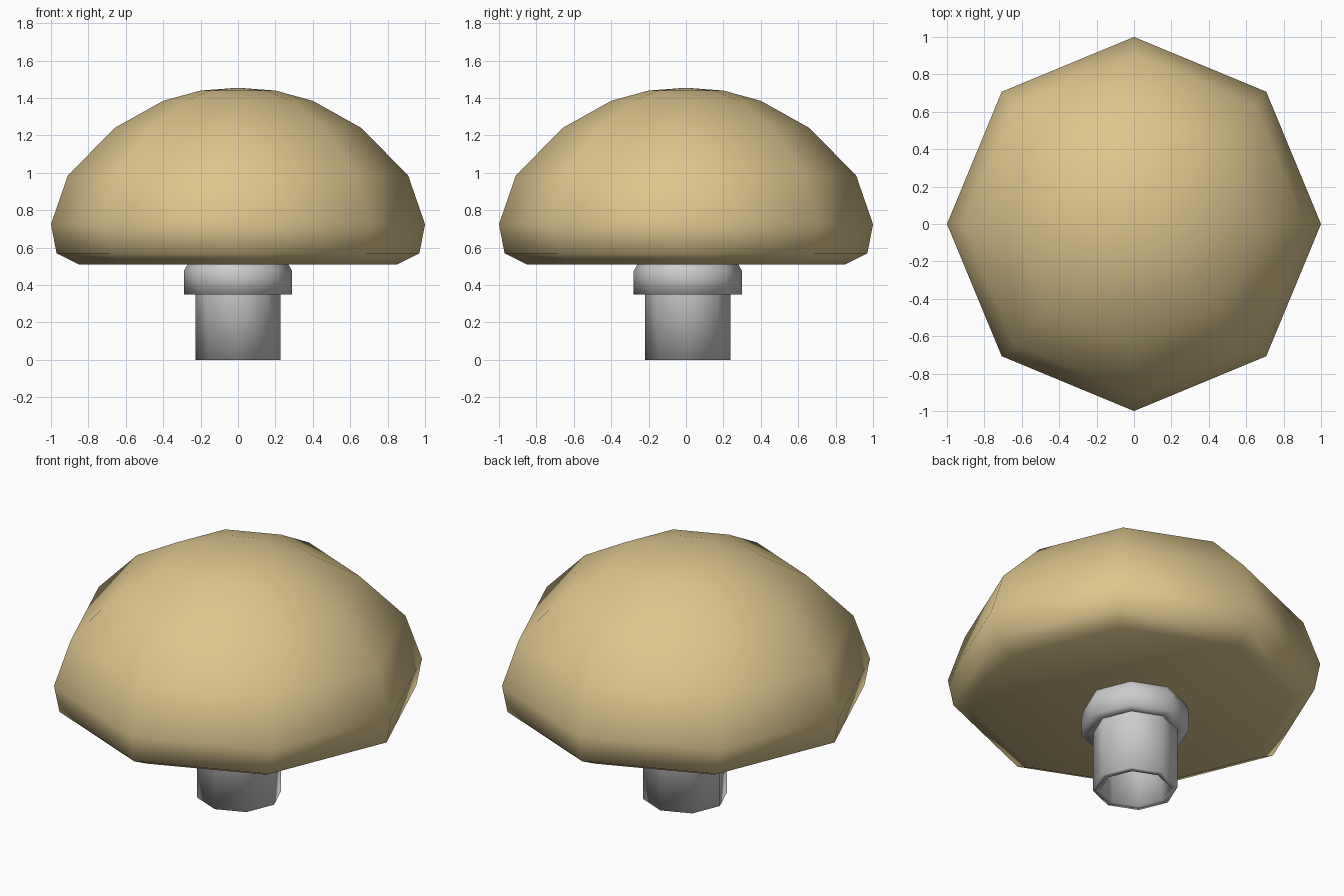
import bpy, bmesh
from math import cos, sin, pi

if "Cube" in bpy.data.objects:
    bpy.data.objects.remove(bpy.data.objects["Cube"])

SIDES = 8

def lathe(name, profile, y=0.0, color=None):
    """Spin an (r, z) profile around z with eight sides; r = 0 makes a pole."""
    bm = bmesh.new()
    rings = []
    for r, z in profile:
        n = SIDES if r > 0 else 1
        rings.append([bm.verts.new((r * cos(2 * pi * i / SIDES),
                                    r * sin(2 * pi * i / SIDES) + y, z)) for i in range(n)])
    for a, b in zip(rings, rings[1:]):
        for i in range(SIDES):
            j = (i + 1) % SIDES
            quad = [a[i % len(a)], a[j % len(a)], b[j % len(b)], b[i % len(b)]]
            bm.faces.new(list(dict.fromkeys(quad)))
    for f in bm.faces:
        f.smooth = True
    bmesh.ops.recalc_face_normals(bm, faces=bm.faces)
    me = bpy.data.meshes.new(name)
    bm.to_mesh(me)
    bm.free()
    ob = bpy.data.objects.new(name, me)
    bpy.context.collection.objects.link(ob)
    if color:
        mat = bpy.data.materials.new(name + "_paint")
        mat.diffuse_color = color
        mat.use_nodes = True
        mat.node_tree.nodes["Principled BSDF"].inputs["Base Color"].default_value = mat.diffuse_color
        me.materials.append(mat)
    return ob

# Domed cap with a flat underside
lathe("cap", [(0, 1.455), (0.2, 1.44), (0.4, 1.385), (0.66, 1.24), (0.91, 0.985),
              (1.0, 0.725), (0.97, 0.57), (0.85, 0.51), (0, 0.51)],
      color=(0.72, 0.56, 0.27, 1))

# Collar under the cap
lathe("collar", [(0.27, 0.51), (0.29, 0.475), (0.29, 0.35), (0.225, 0.35)], y=0.01)

# Hollow stem with a thin rim at the foot
lathe("stem", [(0.228, 0.35), (0.228, 0.0), (0.19, 0.0), (0.19, 0.35)], y=0.01)
